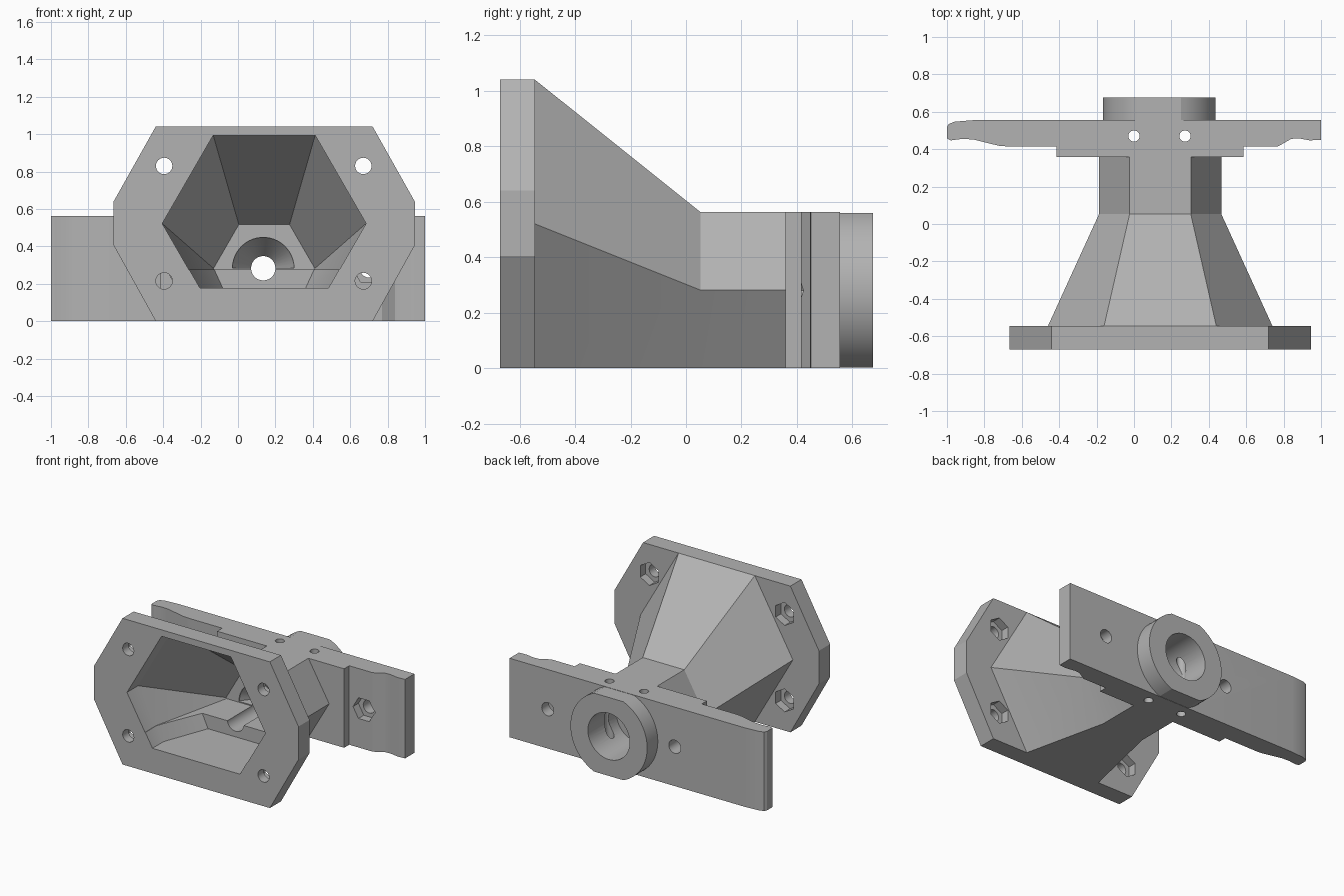
import bpy, bmesh, math
from mathutils import Vector

if "Cube" in bpy.data.objects:
    bpy.data.objects.remove(bpy.data.objects["Cube"])

CX, AX = 0.14, 0.135          # body centre line, bore centre line
mat = bpy.data.materials.new("plain_grey")
mat.diffuse_color = (0.45, 0.45, 0.45, 1)
mat.use_nodes = True
mat.node_tree.nodes["Principled BSDF"].inputs["Base Color"].default_value = mat.diffuse_color


def finish(bm, name):
    bmesh.ops.recalc_face_normals(bm, faces=bm.faces)
    me = bpy.data.meshes.new(name)
    bm.to_mesh(me)
    bm.free()
    me.materials.append(mat)
    ob = bpy.data.objects.new(name, me)
    bpy.context.collection.objects.link(ob)
    return ob


def loft(name, rings):
    """Closed solid through rings with equal point counts."""
    bm = bmesh.new()
    rs = [[bm.verts.new(p) for p in r] for r in rings]
    n = len(rs[0])
    for a, b in zip(rs, rs[1:]):
        for i in range(n):
            j = (i + 1) % n
            bm.faces.new((a[i], a[j], b[j], b[i]))
    bm.faces.new(rs[0])
    bm.faces.new(rs[-1][::-1])
    return finish(bm, name)


def along_y(pts, y):
    return [(x, y, z) for x, z in pts]


def prism_y(name, pts, y0, y1):
    return loft(name, [along_y(pts, y0), along_y(pts, y1)])


def circle(cx, cz, r, n=40, a0=0.0, span=2 * math.pi):
    return [(cx + r * math.cos(a0 + span * i / n), cz + r * math.sin(a0 + span * i / n)) for i in range(n)]


def rect(x0, x1, z0, z1):
    return [(x0, z0), (x1, z0), (x1, z1), (x0, z1)]


def boolean(target, tool, op):
    m = target.modifiers.new("b", 'BOOLEAN')
    m.operation, m.solver, m.object = op, 'EXACT', tool
    dg = bpy.context.evaluated_depsgraph_get()
    me = bpy.data.meshes.new_from_object(target.evaluated_get(dg))
    target.modifiers.clear()
    target.data = me
    bpy.data.objects.remove(tool)


# Front flange: eight-sided plate
body = prism_y("funnel_bracket", [(-.44, 0), (.72, 0), (.945, .405), (.945, .64), (.72, 1.04),
                                  (-.44, 1.04), (-.665, .64), (-.665, .405)], -.67, -.545)


# Hexagonal funnel and neck
def hexa(r, h):
    return [(CX + s * r, h + t * h) for s, t in
            ((1, 0), (.5, 1), (-.5, 1), (-1, 0), (-.5, -1), (.5, -1))]


funnel = loft("funnel", [along_y(hexa(.6, .52), -.6), along_y(hexa(.6, .52), -.545),
                         along_y(hexa(.327, .281), .053), along_y(hexa(.327, .281), .4)])

# Crossbar with shaped ends, and thicker middle block
bar_outline = [(-1, .457), (-.98, .447), (-.92, .455), (-.86, .452), (-.8, .437), (-.72, .418),
               (-.68, .415), (.77, .415), (.8, .432), (.84, .455), (.88, .458), (.94, .447),
               (1, .45), (1, .555), (-.86, .555), (-.96, .547), (-.99, .535), (-1, .52)]
bar = loft("crossbar", [[(x, y, z) for x, y in bar_outline] for z in (0, .562)])
block = prism_y("middle_block", rect(-.415, .585, 0, .562), .358, .48)

# Rear collar, trimmed flat above and below
collar = prism_y("collar", [p for p in circle(AX, .281, .302, 64) if 0 < p[1] < .562], .5, .675)
for part in (funnel, block, bar, collar):
    boolean(body, part, 'UNION')


# Funnel hollow above the ledge
def hollow(r, cz, y, ledge=.276):
    h = r * .866
    w = r - (cz - ledge) / 1.732
    return along_y([(CX + w, ledge), (CX + r, cz), (CX + r / 2, cz + h),
                    (CX - r / 2, cz + h), (CX - r, cz), (CX - w, ledge)], y)


cuts = [loft("hollow", [hollow(.545, .522, -.7), hollow(.545, .522, -.545), hollow(.271, .282, .053)])]


# Lower trench in the funnel floor
def trench(w0, w1, y):
    return along_y([(CX - w0, .178), (CX + w0, .178), (CX + w1, .3), (CX - w1, .3)], y)


cuts.append(loft("trench", [trench(.344, .414, -.7), trench(.344, .414, -.545), trench(.222, .278, -.22)]))


# Arched entry, through bore and rear bore
def arch(r, y):
    return along_y(circle(AX, .283, r, 24, 0, math.pi * 24 / 23), y)


cuts.append(loft("arch_entry", [arch(.165, .0), arch(.165, .06), arch(.06, .2)]))
cuts.append(prism_y("bore", circle(AX, .283, .065), -.3, .6))
cuts.append(loft("rear_bore", [along_y(circle(AX, .283, r), y) for r, y in ((.16, .36), (.165, .7))]))

# Flange screw holes with nut pockets behind
for x in (-.395, .67):
    for z in (.215, .83):
        cuts.append(prism_y("screw_hole", circle(x, z, .044, 24), -.7, -.5))
        cuts.append(prism_y("nut_pocket", circle(x, z, .082, 6, math.pi / 6), -.605, -.48))

# Crossbar holes with nut pockets in front
for x, y0, y1 in ((.7, .3, .475), (-.3, .3, .42)):
    cuts.append(prism_y("bar_hole", circle(x, .28, .047, 24), .3, .6))
    cuts.append(prism_y("bar_nut_pocket", circle(x, .28, .085, 6), y0, y1))

# Vertical pin holes
for x in (0, .273):
    cuts.append(loft("pin_hole", [[(a, b, z) for a, b in circle(x, .47, .03, 24)] for z in (-.1, .7)]))

for c in cuts:
    boolean(body, c, 'DIFFERENCE')

bpy.context.view_layer.objects.active = body
body.select_set(True)
bpy.ops.object.shade_smooth_by_angle(angle=math.radians(20))
